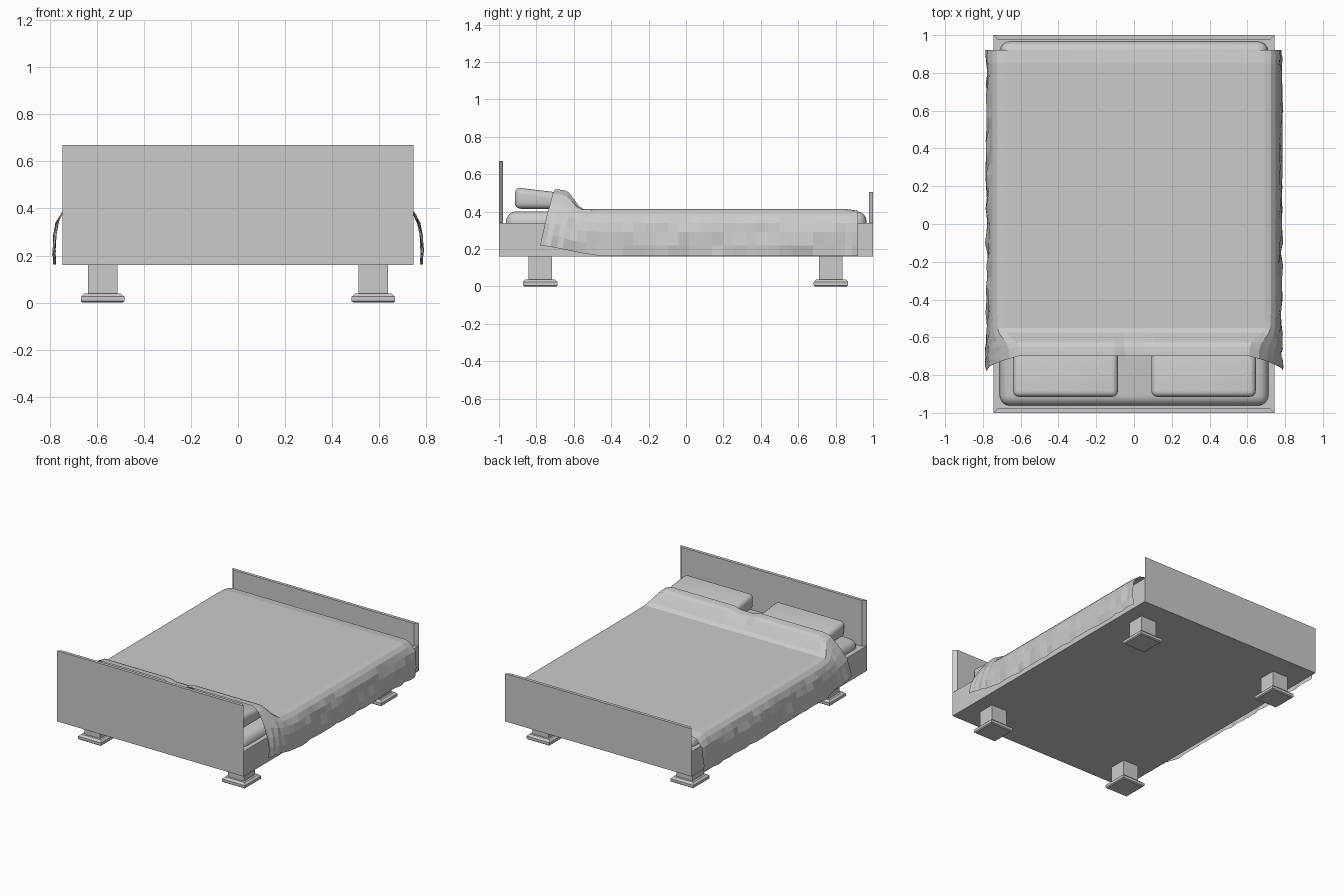
import bpy, bmesh, random
from mathutils import Vector

if "Cube" in bpy.data.objects:
    bpy.data.objects.remove(bpy.data.objects["Cube"])

random.seed(4)


def add_object(name, bm, smooth=False):
    bmesh.ops.recalc_face_normals(bm, faces=bm.faces)
    me = bpy.data.meshes.new(name)
    bm.to_mesh(me)
    bm.free()
    ob = bpy.data.objects.new(name, me)
    bpy.context.collection.objects.link(ob)
    if smooth:
        for p in me.polygons:
            p.use_smooth = True
    return ob


def box(bm, lo, hi):
    verts = bmesh.ops.create_cube(bm, size=1)["verts"]
    for v in verts:
        v.co = Vector([(lo[i] + hi[i]) / 2 + v.co[i] * (hi[i] - lo[i]) for i in range(3)])
    return verts


def soft_box(name, lo, hi, radius, slope=0.0):
    bm = bmesh.new()
    for v in box(bm, lo, hi):
        if v.co.z > lo[2] + 0.01 and v.co.y > lo[1] + 0.01:
            v.co.z -= slope
    bmesh.ops.bevel(bm, geom=bm.edges[:], offset=radius, segments=4, profile=0.5, affect='EDGES')
    return add_object(name, bm, True)


# Bed frame: inset tray whose mitred end rims are raised into the two boards
bm = bmesh.new()
box(bm, (-0.745, -1, 0.16), (0.745, 1, 0.34))
bm.faces.ensure_lookup_table()
top = max(bm.faces, key=lambda f: f.calc_center_median().z)
rims = bmesh.ops.inset_individual(bm, faces=[top], thickness=0.032)["faces"]
for sign, height in ((-1, 0.33), (1, 0.165)):
    rim = [f for f in rims if f.is_valid and f.calc_center_median().y * sign > 0.9]
    ext = bmesh.ops.extrude_discrete_faces(bm, faces=rim)["faces"]
    for f in ext:
        bmesh.ops.translate(bm, verts=f.verts[:], vec=(0, 0, height))
add_object("bed_frame", bm)

# Legs: square post on a wide chamfered foot
for sx, side in ((-1, "left"), (1, "right")):
    for y, end in ((-0.78, "front"), (0.775, "back")):
        bm = bmesh.new()
        x = sx * 0.575
        box(bm, (x - 0.063, y - 0.063, 0.035), (x + 0.063, y + 0.063, 0.16))
        rings = []
        for half, z in ((0.085, 0), (0.092, 0.006), (0.092, 0.025), (0.078, 0.038)):
            rings.append([bm.verts.new((x + a * half, y + b * half, z))
                          for a, b in ((-1, -1), (1, -1), (1, 1), (-1, 1))])
        for r0, r1 in zip(rings, rings[1:]):
            for i in range(4):
                j = (i + 1) % 4
                bm.faces.new((r0[i], r0[j], r1[j], r1[i]))
        bm.faces.new(rings[0])
        bm.faces.new(rings[-1])
        add_object(f"{end}_{side}_leg", bm)

# Mattress and pillows
soft_box("mattress", (-0.711, -0.962, 0.24), (0.711, 0.966, 0.402), 0.055)
soft_box("left_pillow", (-0.64, -0.915, 0.415), (-0.085, -0.62, 0.53), 0.032, 0.035)
soft_box("right_pillow", (0.092, -0.915, 0.415), (0.645, -0.62, 0.53), 0.032, 0.035)

# Blanket: half cross-sections on the mattress and over the pillows, blended along y
N = 12
FLAT = [(0.69 * i / N, 0.415) for i in range(N + 1)] + [
    (0.725, 0.405), (0.75, 0.38), (0.768, 0.34), (0.777, 0.29), (0.781, 0.22), (0.779, 0.162)]
HEAD = [(0.61 * i / N, 0.519) for i in range(N + 1)] + [
    (0.66, 0.495), (0.705, 0.44), (0.74, 0.395), (0.765, 0.34), (0.778, 0.28), (0.784, 0.22)]


def ramp(y, start, end):
    t = min(1, max(0, (y - start) / (end - start)))
    return t * t * (3 - 2 * t)


rows = [-0.70, -0.675, -0.65, -0.625, -0.60, -0.575, -0.55, -0.51]
rows += [-0.46 + i * 0.06 for i in range(22)] + [0.85, 0.885, 0.92]
bm = bmesh.new()
grid = []
for y in rows:
    row = []
    for k in range(-len(FLAT) + 1, len(FLAT)):
        i, s = abs(k), (1 if k >= 0 else -1)
        drop = max(0, (i - N) / 6)
        w = ramp(y, -0.55, -0.645) * (0.94 + 0.06 * ramp(y, -0.63, -0.70))
        ws = ramp(y, -0.42, -0.72)
        w = w * (1 - drop) + ws * drop
        x = FLAT[i][0] * (1 - w) + HEAD[i][0] * w
        z = FLAT[i][1] * (1 - w) + HEAD[i][1] * w
        if i < 2:
            z -= 0.015 * w
        if y > 0.85 and drop < 0.4:
            z -= 0.01 * (y - 0.85) / 0.07
        if drop > 0.4:
            x += random.uniform(-0.007, 0.008)
        yy = y - 0.08 * drop * ramp(y, -0.40, -0.70)
        row.append(bm.verts.new((s * x, yy, z)))
    grid.append(row)
for a, b in zip(grid, grid[1:]):
    for i in range(len(a) - 1):
        bm.faces.new((a[i], a[i + 1], b[i + 1], b[i]))
blanket = add_object("blanket", bm)
